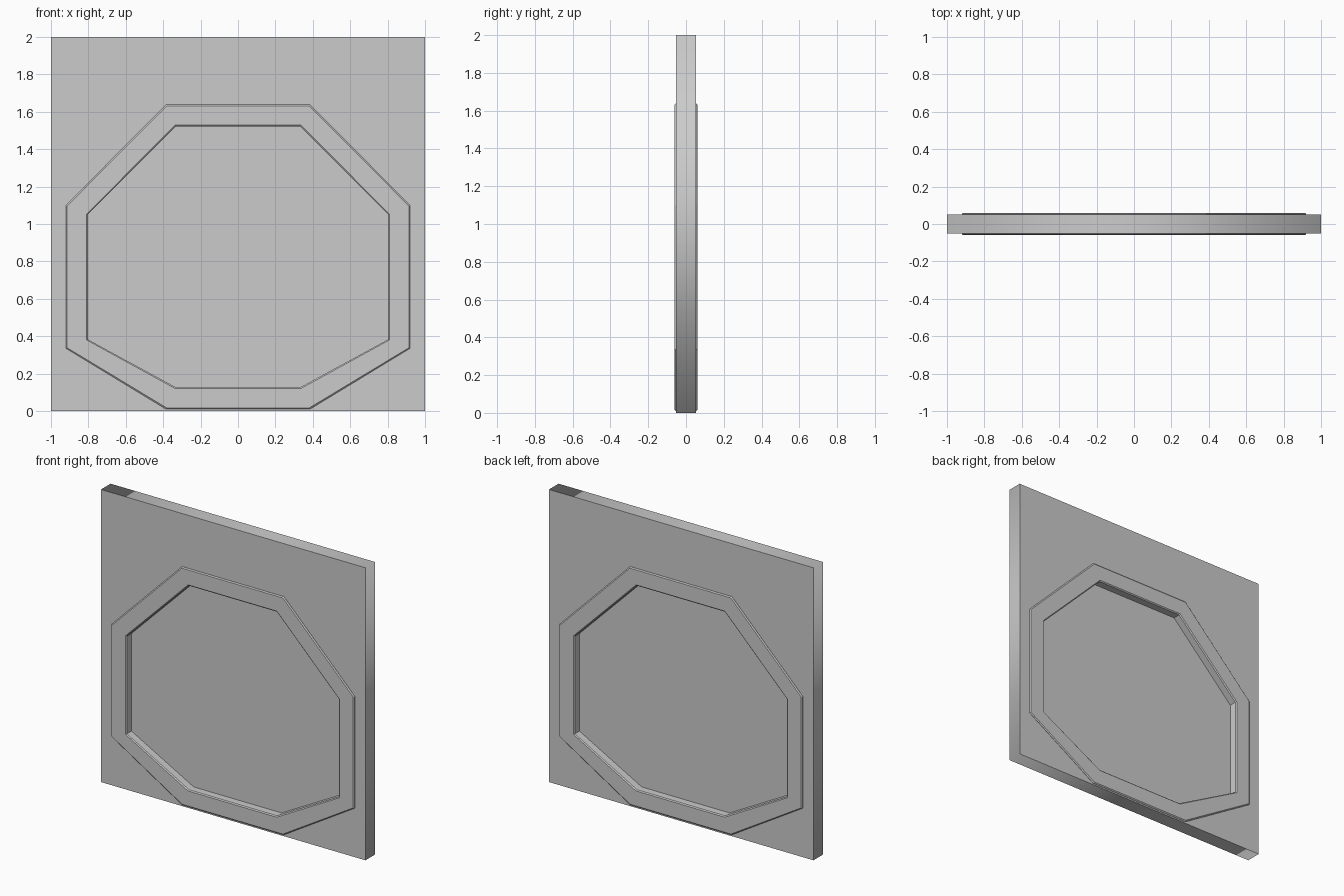
import bpy, bmesh, math

if "Cube" in bpy.data.objects:
    bpy.data.objects.remove(bpy.data.objects["Cube"])

# Right half of each octagon, bottom to top, as (x, z)
OUTER = [(0.385, 0.01), (0.92, 0.335), (0.92, 1.10), (0.385, 1.638)]
INNER = [(0.332, 0.127), (0.803, 0.383), (0.803, 1.05), (0.332, 1.522)]


def mirrored(half):
    return half + [(-x, z) for x, z in reversed(half)]


def slab(name, outlines, half_depth):
    """Filled outline (extra outlines become holes), extruded along y."""
    curve = bpy.data.curves.new(name, 'CURVE')
    curve.dimensions = '2D'
    curve.fill_mode = 'BOTH'
    curve.extrude = half_depth
    for outline in outlines:
        spline = curve.splines.new('POLY')
        spline.points.add(len(outline) - 1)
        for p, (x, z) in zip(spline.points, outline):
            p.co = (x, z, 0, 1)
        spline.use_cyclic_u = True
    obj = bpy.data.objects.new(name, curve)
    obj.rotation_euler.x = math.pi / 2
    bpy.context.collection.objects.link(obj)
    bpy.ops.object.select_all(action='DESELECT')
    obj.select_set(True)
    bpy.context.view_layer.objects.active = obj
    bpy.ops.object.convert(target='MESH')
    return bpy.context.object


def ring(name, outer, inner, section):
    """Sweep a (t, y) section round; t blends from outer to inner outline."""
    bm = bmesh.new()
    loops = [[bm.verts.new((ox + (ix - ox) * t, y, oz + (iz - oz) * t))
              for t, y in section]
             for (ox, oz), (ix, iz) in zip(outer, inner)]
    n, m = len(loops), len(section)
    for i in range(n):
        a, b = loops[i], loops[(i + 1) % n]
        for j in range(m):
            k = (j + 1) % m
            bm.faces.new((a[j], a[k], b[k], b[j]))
    bmesh.ops.recalc_face_normals(bm, faces=bm.faces)
    mesh = bpy.data.meshes.new(name)
    bm.to_mesh(mesh)
    bm.free()
    obj = bpy.data.objects.new(name, mesh)
    bpy.context.collection.objects.link(obj)
    return obj


outer, inner = mirrored(OUTER), mirrored(INNER)

# Square wall with an octagonal opening
slab("wall", [mirrored([(1, 0), (1, 2)]), outer], 0.052)

# Raised window frame with chamfered edges, front and back
front = [(0, -0.054), (0.06, -0.06), (0.94, -0.06), (1, -0.054)]
back = [(t, -y) for t, y in reversed(front)]
ring("window_frame", outer, inner, front + back)

# Thin pane recessed in the middle of the frame
slab("window_pane", [inner], 0.004)
